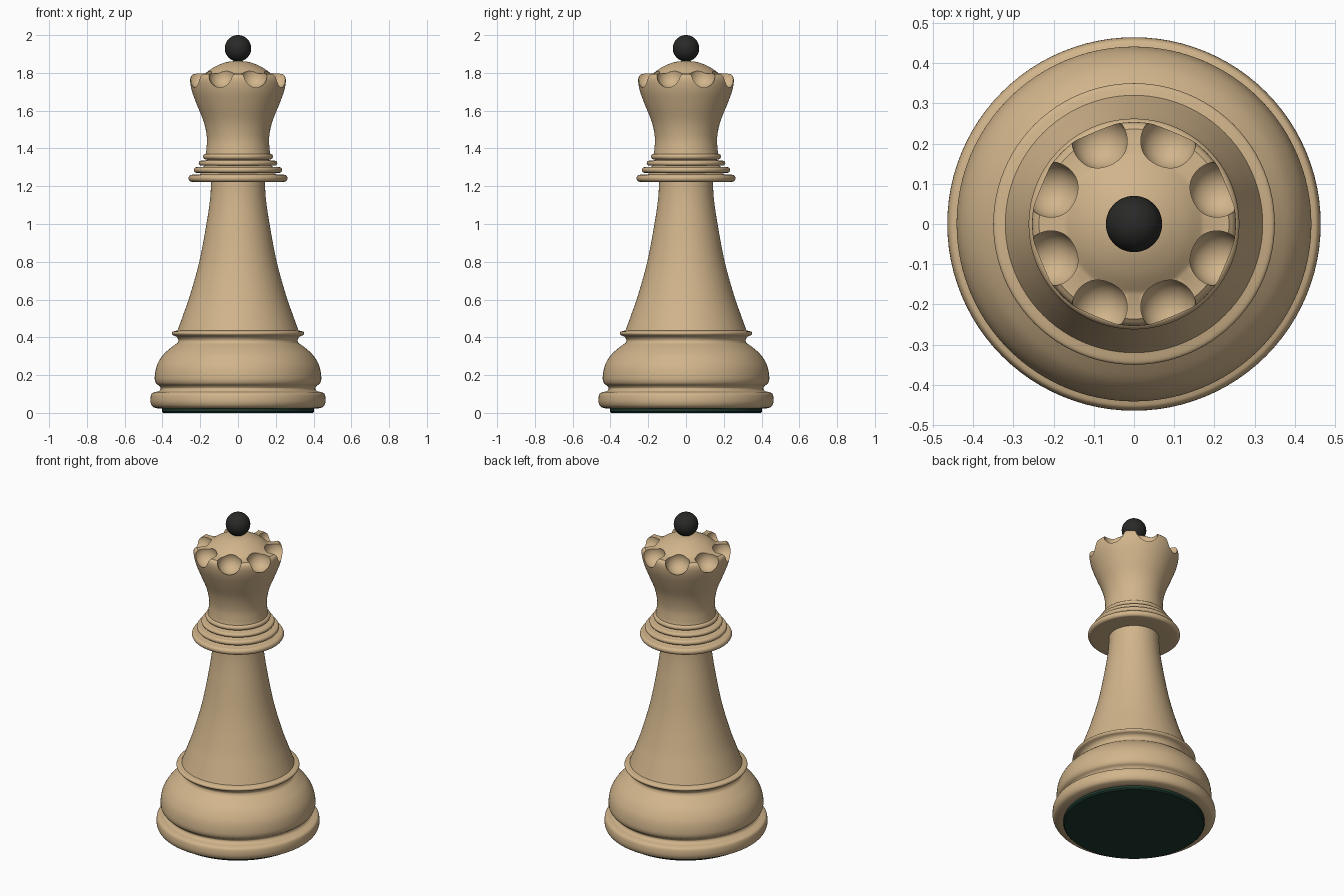
import bpy, bmesh, math
from mathutils import Vector

if "Cube" in bpy.data.objects:
    bpy.data.objects.remove(bpy.data.objects["Cube"])


def material(name, rgb):
    m = bpy.data.materials.new(name)
    m.diffuse_color = (*rgb, 1)
    m.use_nodes = True
    m.node_tree.nodes["Principled BSDF"].inputs["Base Color"].default_value = m.diffuse_color
    return m


wood = material("light_wood", (0.64, 0.46, 0.26))
black = material("black", (0.022, 0.022, 0.021))
green = material("green_felt", (0.012, 0.04, 0.026))


def smooth_run(pts, steps=5):
    """Catmull-Rom curve through the given (radius, height) points."""
    p = [Vector(q) for q in pts]
    if len(p) == 2:
        return p
    p = [2 * p[0] - p[1]] + p + [2 * p[-1] - p[-2]]
    out = []
    for a, b, c, d in zip(p, p[1:], p[2:], p[3:]):
        for i in range(steps):
            t = i / steps
            out.append(0.5 * (2 * b + (c - a) * t + (2 * a - 5 * b + 4 * c - d) * t * t
                              + (3 * b - a - 3 * c + d) * t ** 3))
    return out + [p[-2]]


def bead(r, z, half, inner):
    """Half-round rim of a turned disc, from the inner radius out and back."""
    arc = [(r - half + half * math.cos(a), z + half * math.sin(a))
           for a in [math.radians(-90 + 22.5 * i) for i in range(9)]]
    return [[(inner, z - half), arc[0]], arc, [arc[-1], (inner, z + half)]]


def lathe(name, runs, mat, seg=96):
    """Revolve smooth runs joined at sharp corners into a closed solid."""
    prof = []
    for run in runs:
        for q in smooth_run(run):
            if not prof or (q - prof[-1]).length > 1e-4:
                prof.append(q)
    bm = bmesh.new()
    rings = []
    for r, z in prof:
        if r < 1e-4:
            rings.append([bm.verts.new((0, 0, z))] * seg)
        else:
            rings.append([bm.verts.new((r * math.cos(2 * math.pi * i / seg),
                                        r * math.sin(2 * math.pi * i / seg), z)) for i in range(seg)])
    for lo, hi in zip(rings, rings[1:]):
        for i in range(seg):
            j = (i + 1) % seg
            bm.faces.new(list(dict.fromkeys((lo[i], lo[j], hi[j], hi[i]))))
    bmesh.ops.recalc_face_normals(bm, faces=bm.faces)
    me = bpy.data.meshes.new(name)
    bm.to_mesh(me)
    bm.free()
    ob = bpy.data.objects.new(name, me)
    bpy.context.collection.objects.link(ob)
    me.materials.append(mat)
    return ob


def shade(ob):
    bpy.ops.object.select_all(action='DESELECT')
    ob.select_set(True)
    bpy.context.view_layer.objects.active = ob
    bpy.ops.object.shade_smooth_by_angle(angle=math.radians(35))


# Felt pad under the base
felt = lathe("felt_pad", [[(0, 0), (0.395, 0)], [(0.395, 0), (0.402, 0.007)],
                          [(0.402, 0.007), (0.402, 0.03)], [(0.402, 0.03), (0, 0.03)]], green)

# Base, bulge, base ring and tapering stem in one turned piece
body = lathe("base_and_stem", [
    [(0, 0.022), (0.42, 0.022)],
    [(0.42, 0.022), (0.45, 0.032), (0.463, 0.055), (0.463, 0.085), (0.456, 0.103), (0.44, 0.11)],
    [(0.44, 0.11), (0.418, 0.116), (0.409, 0.13), (0.416, 0.142)],
    [(0.416, 0.142), (0.435, 0.158), (0.441, 0.19), (0.43, 0.25), (0.398, 0.305), (0.355, 0.345), (0.32, 0.37)],
    [(0.32, 0.37), (0.315, 0.385), (0.325, 0.402), (0.345, 0.412)],
    [(0.345, 0.412), (0.35, 0.42), (0.345, 0.43), (0.32, 0.437)],
    [(0.32, 0.437), (0.29, 0.52), (0.255, 0.62), (0.205, 0.8), (0.167, 1.0), (0.147, 1.14), (0.142, 1.25)],
    [(0.142, 1.25), (0, 1.25)]], wood)

# Stack of collar discs
collar = lathe("collar", [[(0, 1.223), (0.14, 1.223)]]
               + bead(0.262, 1.242, 0.019, 0.205)
               + bead(0.234, 1.286, 0.015, 0.19)
               + bead(0.208, 1.322, 0.013, 0.175)
               + bead(0.185, 1.357, 0.015, 0.16)
               + [[(0.16, 1.372), (0, 1.372)]], wood)

# Flared crown with a low dome
crown = lathe("crown", [
    [(0, 1.36), (0.173, 1.36)],
    [(0.173, 1.36), (0.167, 1.4), (0.165, 1.46), (0.181, 1.54), (0.217, 1.63), (0.243, 1.7),
     (0.253, 1.75), (0.25, 1.78), (0.236, 1.795)],
    [(0.236, 1.795), (0.175, 1.797)],
    [(0.175, 1.797), (0.125, 1.831), (0.065, 1.856), (0, 1.864)]], wood)

# Eight spherical scallops cut from the rim
bm = bmesh.new()
for k in range(8):
    a = math.radians(22.5 + 45 * k)
    res = bmesh.ops.create_uvsphere(bm, u_segments=40, v_segments=24, radius=0.069)
    bmesh.ops.translate(bm, verts=res["verts"],
                        vec=(0.223 * math.cos(a), 0.223 * math.sin(a), 1.787))
me = bpy.data.meshes.new("scallop_cutter")
bm.to_mesh(me)
bm.free()
me.materials.append(wood)
cutter = bpy.data.objects.new("scallop_cutter", me)
bpy.context.collection.objects.link(cutter)
cut = crown.modifiers.new("scallops", 'BOOLEAN')
cut.operation = 'DIFFERENCE'
cut.solver = 'EXACT'
cut.object = cutter
bpy.context.view_layer.objects.active = crown
bpy.ops.object.modifier_apply(modifier=cut.name)
bpy.data.objects.remove(cutter)

# Ball on top
bpy.ops.mesh.primitive_uv_sphere_add(segments=48, ring_count=24, radius=0.07, location=(0, 0, 1.93))
ball = bpy.context.object
ball.name = "top_ball"
ball.data.materials.append(black)

for ob in (felt, body, collar, crown, ball):
    shade(ob)
